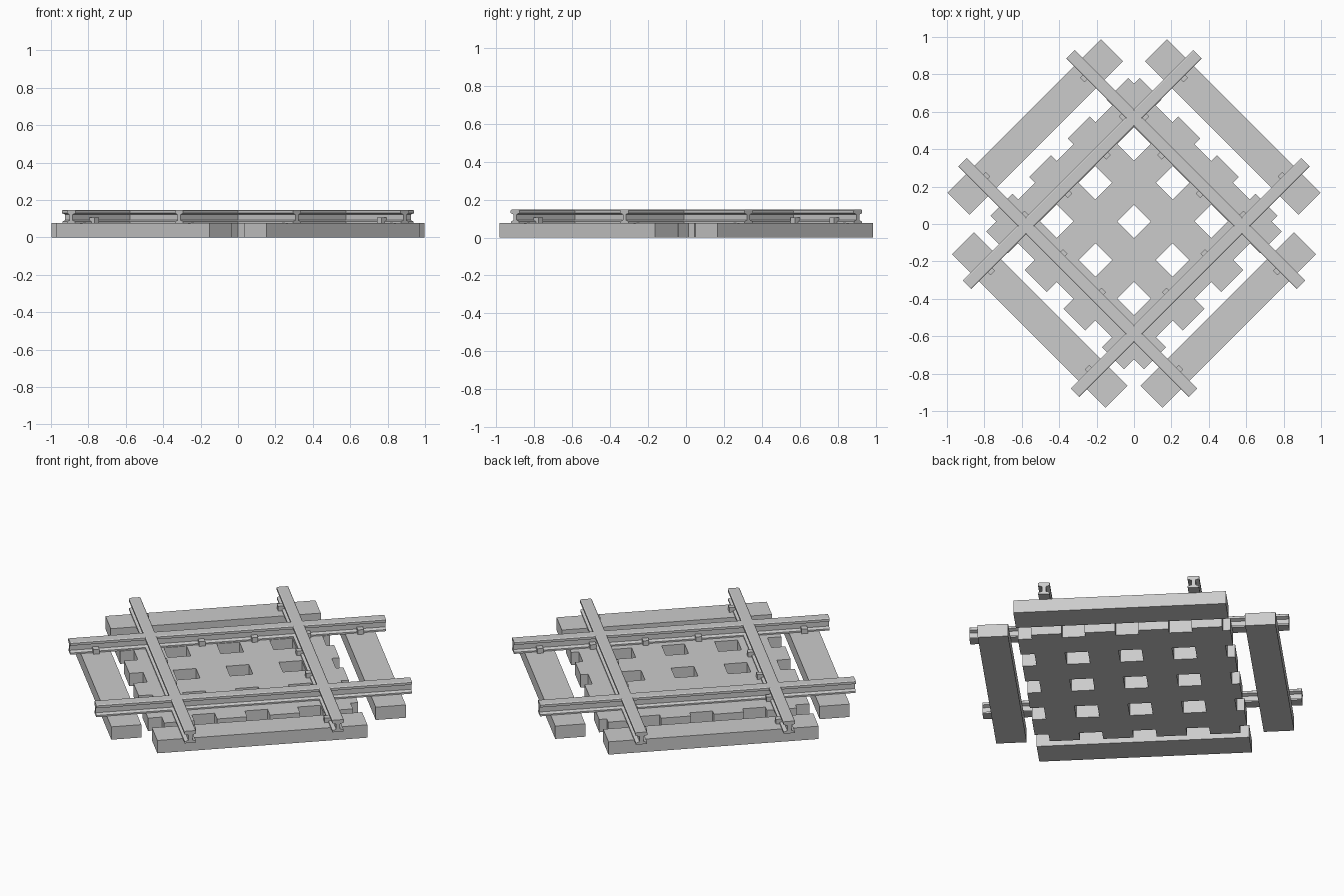
import bpy, bmesh, math
from mathutils import Matrix

cube = bpy.data.objects.get("Cube")
if cube:
    bpy.data.objects.remove(cube, do_unlink=True)

grey = bpy.data.materials.new("plain_grey")
grey.use_nodes = True
colour = (0.6, 0.6, 0.6, 1)
grey.diffuse_color = colour
grey.node_tree.nodes["Principled BSDF"].inputs["Base Color"].default_value = colour

DIAGONAL = Matrix.Rotation(math.radians(45), 4, "Z")
SWAP = Matrix(((0, 1, 0, 0), (1, 0, 0, 0), (0, 0, 1, 0), (0, 0, 0, 1)))


def finish(bm, name, swapped):
    """Turn a part built along x into an object in the diagonal frame."""
    bm.transform(DIAGONAL @ SWAP if swapped else DIAGONAL)
    bmesh.ops.recalc_face_normals(bm, faces=bm.faces)
    mesh = bpy.data.meshes.new(name)
    bm.to_mesh(mesh)
    bm.free()
    mesh.materials.append(grey)
    obj = bpy.data.objects.new(name, mesh)
    bpy.context.collection.objects.link(obj)
    return obj


def box(name, x0, x1, y0, y1, z0, z1, swapped):
    bm = bmesh.new()
    bmesh.ops.create_cube(bm, size=1)
    bm.transform(Matrix.Translation(((x0 + x1) / 2, (y0 + y1) / 2, (z0 + z1) / 2))
                 @ Matrix.Diagonal((x1 - x0, y1 - y0, z1 - z0, 1)))
    return finish(bm, name, swapped)


# Half of the rail cross-section: foot, web, head
HALF = [(0.031, 0.075), (0.031, 0.085), (0.011, 0.092), (0.011, 0.122),
        (0.032, 0.129), (0.032, 0.143), (0.026, 0.147)]


def rail(name, x0, x1, y, swapped):
    bm = bmesh.new()
    outline = HALF + [(-w, z) for w, z in reversed(HALF)]
    face = bm.faces.new([bm.verts.new((x0, y + w, z)) for w, z in outline])
    new = bmesh.ops.extrude_face_region(bm, geom=[face])["geom"]
    verts = [g for g in new if isinstance(g, bmesh.types.BMVert)]
    bmesh.ops.translate(bm, verts=verts, vec=(x1 - x0, 0, 0))
    return finish(bm, name, swapped)


TIE_TOP = 0.077
TIE_STEP = 0.292
TIE_HALF = 0.083
tie_rows = [0.01 + TIE_STEP * (i - 2.5) for i in range(6)]
rail_rows = (-0.415, 0.401)

for swapped in (False, True):
    way = "across" if swapped else "along"

    # Crossed sleepers: four woven in the middle, one outside each edge
    for i, y in enumerate(tie_rows):
        part = "outer_sleeper" if i in (0, 5) else "inner_sleeper"
        box(f"{part}_{way}_{i}", -0.587, 0.573, y - TIE_HALF, y + TIE_HALF,
            0, TIE_TOP, swapped)

    # Rails and the clips on their inner sides
    for r, y in enumerate(rail_rows):
        rail(f"rail_{way}_{r}", -0.861, 0.882, y, swapped)
        side = 1 if y < 0 else -1
        inner, outer = sorted((y + side * 0.015, y + side * 0.052))
        for i, x in enumerate(tie_rows):
            if i != 1:
                box(f"rail_clip_{way}_{r}_{i}", x - 0.017, x + 0.017,
                    inner, outer, TIE_TOP - 0.002, 0.105, swapped)
